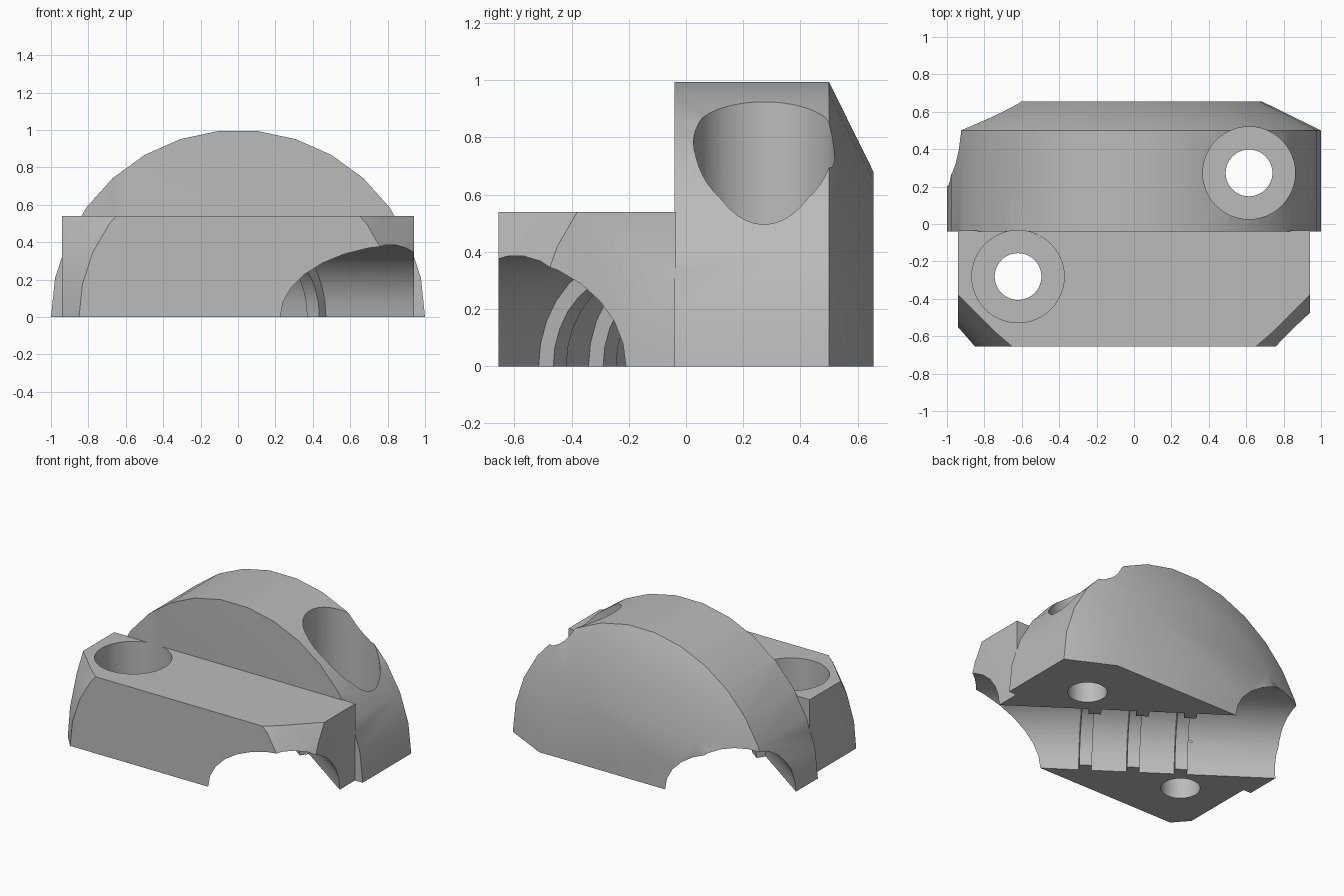
import bpy, bmesh
from math import sin, cos, pi, radians
from mathutils import Matrix, Vector

cube = bpy.data.objects.get("Cube")
if cube:
    bpy.data.objects.remove(cube, do_unlink=True)


def finish(name, bm):
    bmesh.ops.recalc_face_normals(bm, faces=bm.faces)
    mesh = bpy.data.meshes.new(name)
    bm.to_mesh(mesh)
    bm.free()
    obj = bpy.data.objects.new(name, mesh)
    bpy.context.collection.objects.link(obj)
    return obj


def lathe(name, profile, axis, side, origin=(0, 0, 0), segments=30):
    """Turn (distance, radius) pairs around an axis; side is where angle zero lies."""
    axis, side, origin = Vector(axis), Vector(side), Vector(origin)
    other = axis.cross(side)
    bm = bmesh.new()
    rings = []
    for t, r in profile:
        ring = []
        for i in range(segments):
            a = 2 * pi * i / segments
            ring.append(bm.verts.new(origin + axis * t + (side * cos(a) + other * sin(a)) * r))
        rings.append(ring)
    for low, high in zip(rings, rings[1:]):
        for i in range(segments):
            j = (i + 1) % segments
            bm.faces.new((low[i], low[j], high[j], high[i]))
    bm.faces.new(rings[0])
    bm.faces.new(rings[-1])
    return finish(name, bm)


def box(name, low, high):
    low, high = Vector(low), Vector(high)
    bm = bmesh.new()
    scale = Matrix.Diagonal((*(high - low), 1))
    bmesh.ops.create_cube(bm, size=1, matrix=Matrix.Translation((low + high) / 2) @ scale)
    return finish(name, bm)


def combine(target, tool, operation):
    mod = target.modifiers.new("combine", 'BOOLEAN')
    mod.operation = operation
    mod.solver = 'EXACT'
    mod.object = tool
    bpy.context.view_layer.objects.active = target
    bpy.ops.object.modifier_apply(modifier=mod.name)
    bpy.data.objects.remove(tool, do_unlink=True)


FRONT, RIGHT, UP = (0, -1, 0), (1, 0, 0), (0, 0, 1)

# Round rear body with a bevelled back
body = lathe("clamp_body", [(-0.655, 0.685), (-0.5, 1), (0.04, 1)], FRONT, RIGHT)

# Front block, its corners trimmed by a cone
block = box("front_block", (-0.94, -0.655, -0.3), (0.94, -0.035, 0.54))
trim = lathe("corner_trim", [(-0.1, 1.51), (0.755, 0.7625)], FRONT, RIGHT)
combine(block, trim, 'INTERSECT')
combine(body, block, 'UNION')

# Flat underside
combine(body, box("floor_cutter", (-2, -2, -2), (2, 2, 0)), 'DIFFERENCE')

# Diagonal tube channel, with three gripping ribs left standing
tilt = radians(35)
axis = (cos(tilt), -sin(tilt), 0)
side = Vector((sin(tilt), cos(tilt), 0))
bore, rib = 0.387, 0.325
channel = [(-2, bore)]
for end in (-0.291, 0.013, 0.317):
    channel += [(end - 0.08, bore), (end - 0.08, rib), (end, rib), (end, bore)]
channel.append((2, bore))
combine(body, lathe("channel_cutter", channel, axis, side, side * -0.02), 'DIFFERENCE')

# Bolt holes with wide counterbores
for x, y in ((0.615, 0.273), (-0.62, -0.281)):
    hole = [(-0.2, 0.125), (0.205, 0.125), (0.205, 0.247), (1.5, 0.247)]
    combine(body, lathe("bolt_cutter", hole, UP, RIGHT, (x, y, 0), 48), 'DIFFERENCE')

# One plain grey
grey = bpy.data.materials.new("grey")
grey.use_nodes = True
colour = (0.5, 0.5, 0.5, 1)
grey.diffuse_color = colour
grey.node_tree.nodes["Principled BSDF"].inputs["Base Color"].default_value = colour
body.data.materials.clear()
body.data.materials.append(grey)

bpy.ops.object.select_all(action='DESELECT')
body.select_set(True)
bpy.context.view_layer.objects.active = body
bpy.ops.object.shade_smooth_by_angle(angle=radians(30))
